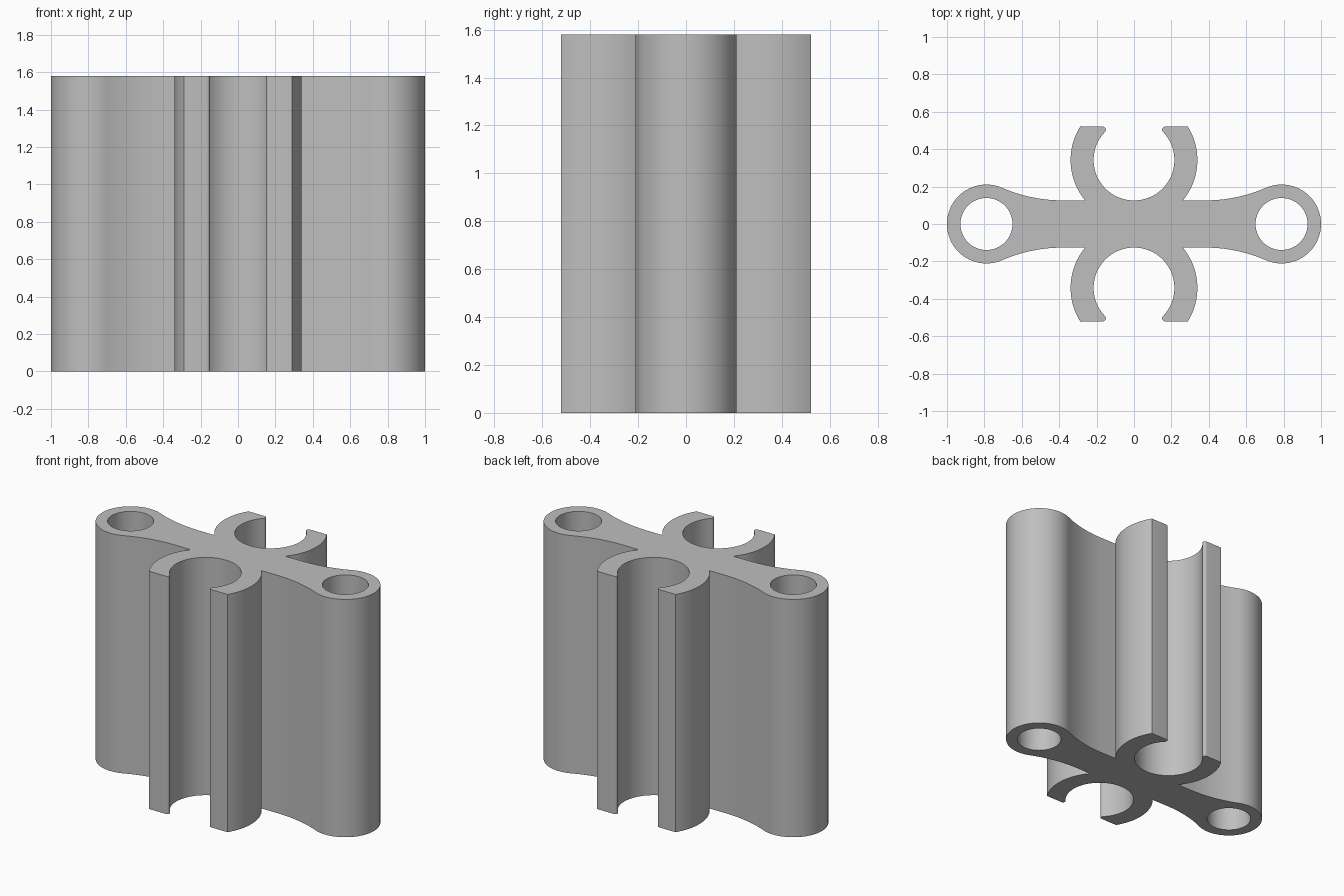
import bpy
import bmesh
from math import sin, cos, radians, degrees, sqrt, atan2

cube = bpy.data.objects.get("Cube")
if cube:
    bpy.data.objects.remove(cube, do_unlink=True)

HEIGHT = 1.58
ARM = 0.126                                   # half thickness of the arm
CLIP_Y, CLIP_IN, CLIP_OUT, CLIP_TOP = 0.342, 0.216, 0.339, 0.521
TIP = 0.017                                   # rounding of the clip lips
EYE_X, EYE_OUT, EYE_IN = 0.789, 0.211, 0.139
FLARE_X = 0.38                                # where the arm starts to widen


def arc(cx, cy, r, start, end, steps):
    """Points along an arc, angles in degrees."""
    angles = [radians(start + (end - start) * i / steps) for i in range(steps + 1)]
    return [(cx + r * cos(a), cy + r * sin(a)) for a in angles]


def quarter_outline():
    """One quarter of the outline, from the clip floor to the end of the arm."""
    # Clip bore and rounded lip
    tip_y = CLIP_TOP - TIP
    tip_x = sqrt((CLIP_IN + TIP) ** 2 - (tip_y - CLIP_Y) ** 2)
    lip = degrees(atan2(tip_y - CLIP_Y, tip_x))
    pts = arc(0, CLIP_Y, CLIP_IN, -90, lip, 32)
    pts += arc(tip_x, tip_y, TIP, 180 + lip, 90, 8)[1:]
    # Outside of the clip down to the arm
    top = degrees(atan2(CLIP_TOP - CLIP_Y, sqrt(CLIP_OUT ** 2 - (CLIP_TOP - CLIP_Y) ** 2)))
    foot = degrees(atan2(ARM - CLIP_Y, sqrt(CLIP_OUT ** 2 - (ARM - CLIP_Y) ** 2)))
    pts += arc(0, CLIP_Y, CLIP_OUT, top, foot, 20)
    # Concave flare, tangent to the arm and to the eye
    dx = EYE_X - FLARE_X
    r = (dx ** 2 + ARM ** 2 - EYE_OUT ** 2) / (2 * (EYE_OUT - ARM))
    meet = degrees(atan2(-(ARM + r), dx))
    pts += arc(FLARE_X, ARM + r, r, -90, meet, 12)
    # Round end
    pts += arc(EYE_X, 0, EYE_OUT, 180 + meet, 0, 28)[1:]
    return pts


def add_loop(bm, pts):
    verts = [bm.verts.new((x, y, 0)) for x, y in pts]
    return [bm.edges.new((v, verts[i - 1])) for i, v in enumerate(verts)]


# Full outline by mirroring the quarter
quarter = quarter_outline()
half = quarter + [(x, -y) for x, y in reversed(quarter[:-1])]
outline = half + [(-x, y) for x, y in reversed(half[1:-1])]

# Flat section with the two bores, then extruded upwards
bm = bmesh.new()
edges = add_loop(bm, outline)
for side in (-1, 1):
    edges += add_loop(bm, arc(side * EYE_X, 0, EYE_IN, 0, 360, 64)[:-1])
bmesh.ops.triangle_fill(bm, edges=edges, use_beauty=True)
result = bmesh.ops.extrude_face_region(bm, geom=bm.faces[:], use_keep_orig=True)
top_verts = [g for g in result["geom"] if isinstance(g, bmesh.types.BMVert)]
bmesh.ops.translate(bm, verts=top_verts, vec=(0, 0, HEIGHT))
bmesh.ops.recalc_face_normals(bm, faces=bm.faces[:])

mesh = bpy.data.meshes.new("double_clip_bracket")
bm.to_mesh(mesh)
bm.free()
bracket = bpy.data.objects.new("double_clip_bracket", mesh)
bpy.context.collection.objects.link(bracket)

# Plain grey
grey = bpy.data.materials.new("plain_grey")
grey.use_nodes = True
colour = (0.52, 0.52, 0.52, 1)
grey.diffuse_color = colour
grey.node_tree.nodes["Principled BSDF"].inputs["Base Color"].default_value = colour
mesh.materials.append(grey)

bpy.context.view_layer.objects.active = bracket
bracket.select_set(True)
bpy.ops.object.shade_smooth_by_angle(angle=radians(30))
